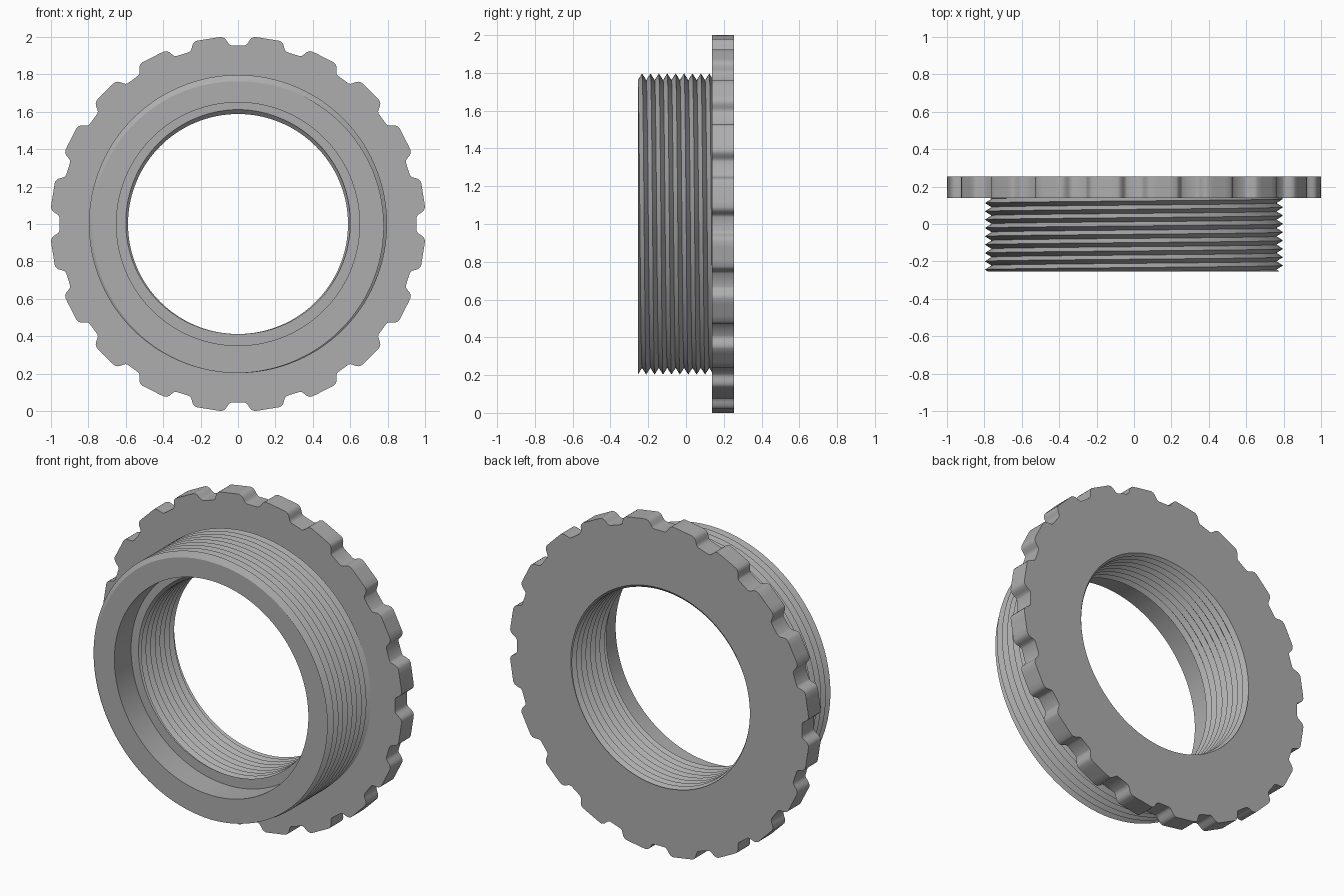
import bpy, bmesh
from math import sin, cos, tau, radians, ceil
from mathutils import Vector

cube = bpy.data.objects.get("Cube")
if cube:
    bpy.data.objects.remove(cube, do_unlink=True)

FRONT, SHOULDER, BACK = -0.255, 0.138, 0.255
STEP = -0.095          # floor of the front counterbore
PITCH = 0.0445
NOTCHES = 20
PERIOD = 360 / NOTCHES

# Half of one grip notch: degrees from its middle, radius
NOTCH = [(0, 0.955), (2.2, 0.956), (2.8, 0.961), (3.3, 0.974),
         (3.8, 0.989), (4.4, 0.999), (5.1, 1.004), (7, 1.003), (9, 1.002)]


def thread(turn, y0, y1, root, crest):
    """One lengthwise section of a helical V thread, cut flat at y0 and y1."""
    points = []
    for k in range(-2, ceil(2 * (y1 - y0) / PITCH) + 1):
        y = min(max(y0 + (k + 2 * turn) * PITCH / 2, y0), y1)
        phase = ((y - y0) / PITCH - turn) % 1
        points.append((root + (crest - root) * (1 - abs(2 * phase - 1)), y))
    return points


def section(turn, rim):
    """Closed radial section of the ring at a given fraction of a turn."""
    outer = thread(turn, FRONT, SHOULDER, 0.762, 0.797)
    inner = thread(turn, STEP, BACK, 0.612, 0.588)
    return ([(0.65, FRONT), (0.742, FRONT)] + outer
            + [(rim, SHOULDER), (rim, BACK)] + inner[::-1] + [(0.65, STEP)])


# Angles and rim radii all the way round
half = NOTCH + [(PERIOD - a, r) for a, r in NOTCH[-2:0:-1]]
rim_points = [(n * PERIOD + a, r) for n in range(NOTCHES) for a, r in half]
rim_points.append((360, NOTCH[0][1]))

# Sweep the section around the y axis
bm = bmesh.new()
columns = []
for angle, rim in rim_points:
    t = radians(angle)
    columns.append([bm.verts.new(Vector((r * sin(t), y, r * cos(t))))
                    for r, y in section(t / tau, rim)])
for a, b in zip(columns, columns[1:]):
    for i in range(len(a)):
        j = (i + 1) % len(a)
        bm.faces.new((a[i], a[j], b[j], b[i]))
bmesh.ops.remove_doubles(bm, verts=bm.verts, dist=0.00002)
bmesh.ops.recalc_face_normals(bm, faces=bm.faces)

mesh = bpy.data.meshes.new("threaded_lock_ring")
bm.to_mesh(mesh)
bm.free()
ring = bpy.data.objects.new("threaded_lock_ring", mesh)
ring.location.z = 1
bpy.context.collection.objects.link(ring)

# Plain grey
grey = bpy.data.materials.new("grey")
grey.use_nodes = True
colour = (0.42, 0.42, 0.42, 1)
grey.diffuse_color = colour
grey.node_tree.nodes["Principled BSDF"].inputs["Base Color"].default_value = colour
mesh.materials.append(grey)

bpy.ops.object.select_all(action="DESELECT")
ring.select_set(True)
bpy.context.view_layer.objects.active = ring
bpy.ops.object.shade_smooth_by_angle(angle=radians(30))
